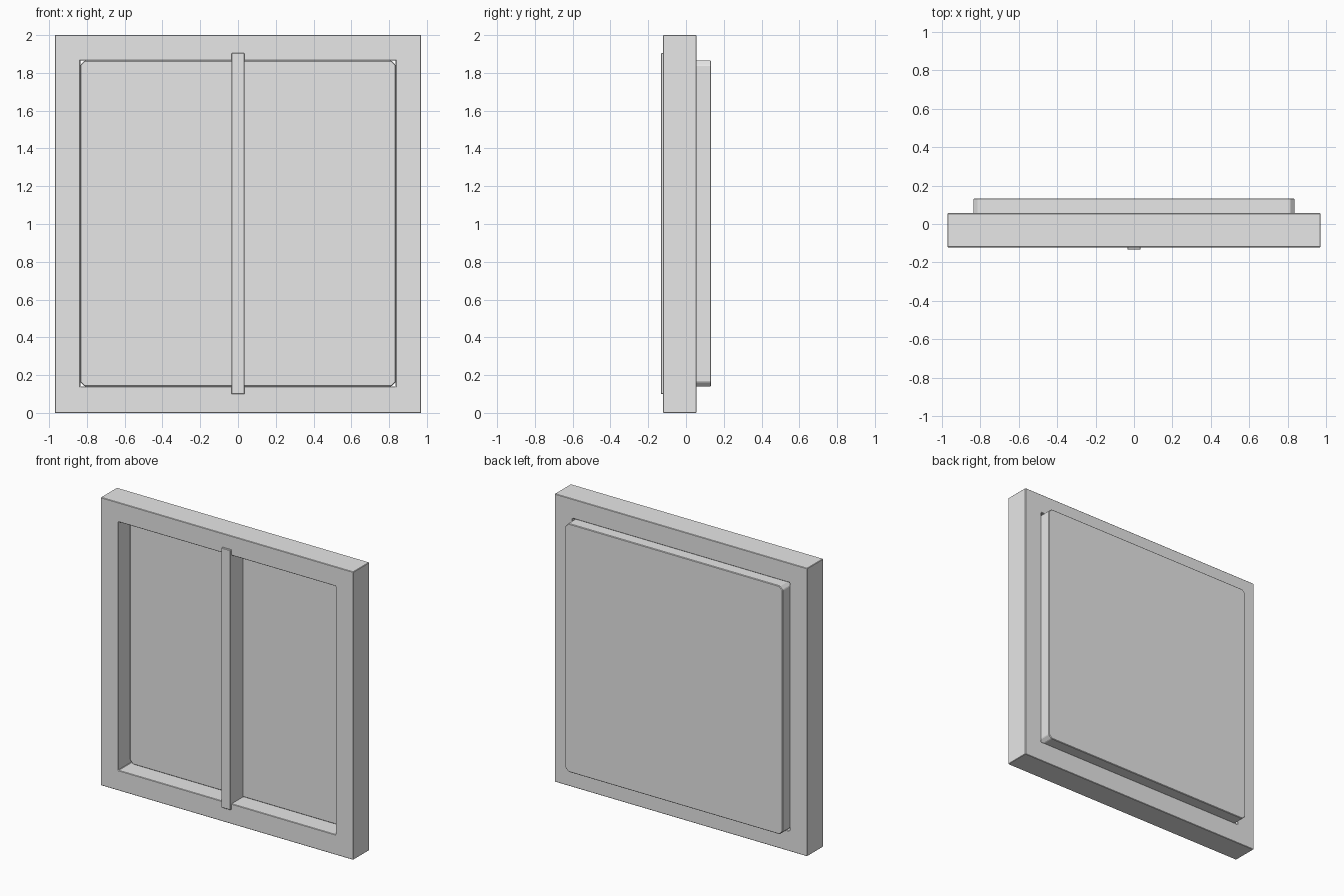
import bpy
import bmesh

cube = bpy.data.objects.get("Cube")
if cube:
    bpy.data.objects.remove(cube, do_unlink=True)

grey = bpy.data.materials.new("light_grey")
grey.use_nodes = True
grey.diffuse_color = (0.8, 0.8, 0.8, 1)
grey.node_tree.nodes["Principled BSDF"].inputs["Base Color"].default_value = grey.diffuse_color

OUT_X, IN_X = 0.97, 0.835
BOTTOM, TOP = 0.14, 1.865
FRONT, BACK = -0.121, 0.056
PANE_FRONT, PANE_BACK = 0.005, 0.133


def finish(name, bm, bevel):
    """Turn a bmesh into an object with slightly softened edges."""
    bmesh.ops.recalc_face_normals(bm, faces=bm.faces)
    mesh = bpy.data.meshes.new(name)
    bm.to_mesh(mesh)
    bm.free()
    mesh.materials.append(grey)
    obj = bpy.data.objects.new(name, mesh)
    bpy.context.collection.objects.link(obj)
    mod = obj.modifiers.new("soft_edges", "BEVEL")
    mod.width = bevel
    mod.segments = 1
    return obj


def box(bm, x, y0, y1, z0, z1):
    """Box centred on x = 0, given by half width and y, z ranges."""
    verts = bmesh.ops.create_cube(bm, size=1)["verts"]
    for v in verts:
        v.co.x *= 2 * x
        v.co.y = y0 if v.co.y < 0 else y1
        v.co.z = z0 if v.co.z < 0 else z1


def rectangle(bm, x, y, z0, z1):
    return [bm.verts.new(p) for p in ((-x, y, z0), (x, y, z0), (x, y, z1), (-x, y, z1))]


# Square surround with a through opening
bm = bmesh.new()
loops = [rectangle(bm, OUT_X, FRONT, 0, 2), rectangle(bm, IN_X, FRONT, BOTTOM, TOP),
         rectangle(bm, IN_X, BACK, BOTTOM, TOP), rectangle(bm, OUT_X, BACK, 0, 2)]
for a, b in zip(loops, loops[1:] + loops[:1]):
    for i in range(4):
        j = (i + 1) % 4
        bm.faces.new((a[i], a[j], b[j], b[i]))
finish("outer_frame", bm, 0.003)

# Thick pane with clipped corners, standing out at the back
bm = bmesh.new()
box(bm, IN_X, PANE_FRONT, PANE_BACK, BOTTOM, TOP)
corners = [e for e in bm.edges if abs(e.verts[0].co.y - e.verts[1].co.y) > 0.01]
bmesh.ops.bevel(bm, geom=corners, offset=0.024, segments=1, affect="EDGES")
finish("pane", bm, 0.004)

# Upright bar across the opening
bm = bmesh.new()
box(bm, 0.035, -0.133, PANE_FRONT + 0.01, 0.1, 1.905)
finish("centre_bar", bm, 0.003)
